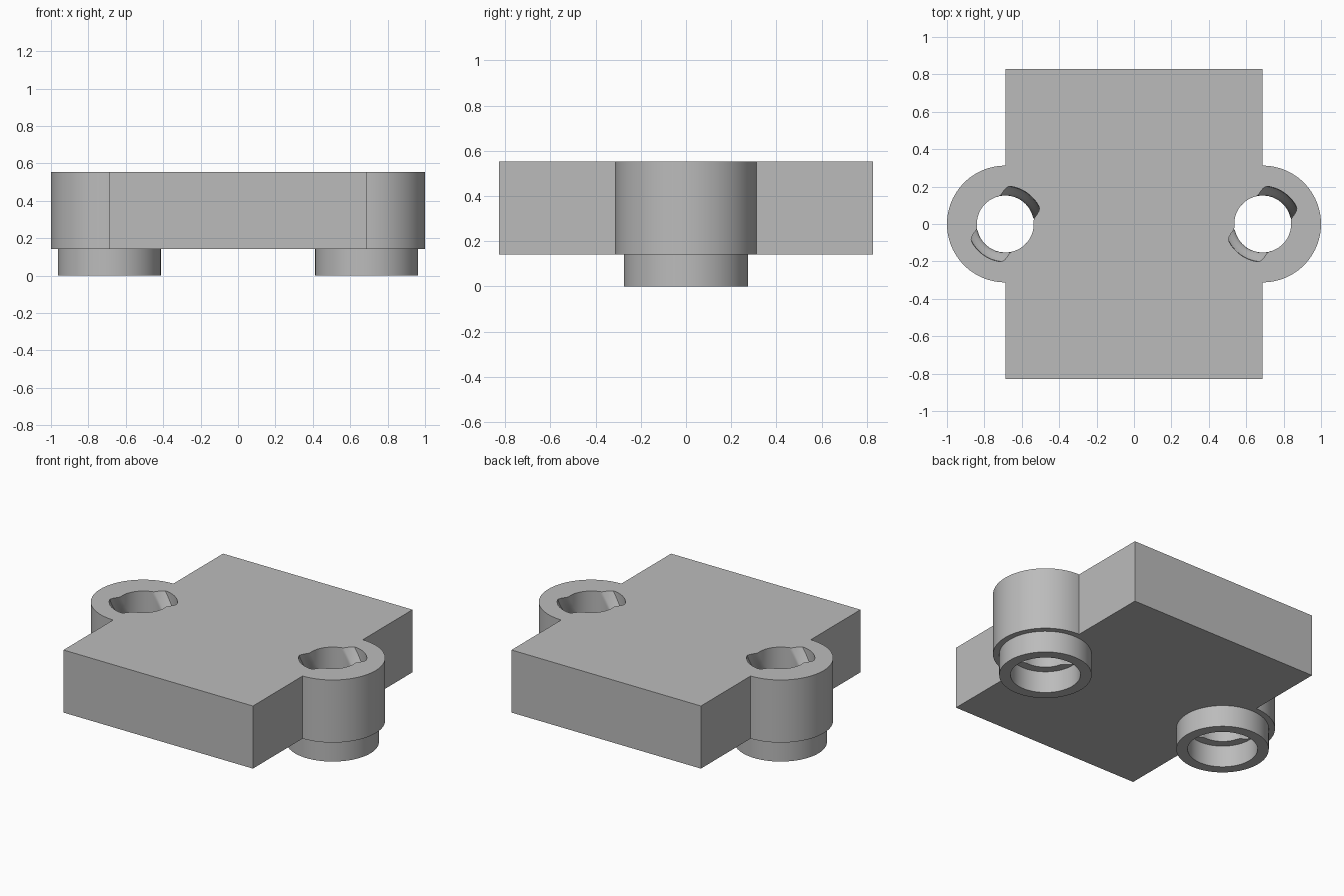
import bpy, bmesh
from math import sin, cos, pi, radians

if "Cube" in bpy.data.objects:
    bpy.data.objects.remove(bpy.data.objects["Cube"], do_unlink=True)

HALF_X, HALF_Y = 0.688, 0.828     # plate body, also the boss centres
BASE, TOP = 0.142, 0.553          # underside and top of the plate
BOSS_R, FOOT_R, BORE_R, CORE_R, LOBE_R = 0.312, 0.275, 0.208, 0.152, 0.203
TWIST = radians(90)
SEGS = 96

grey = bpy.data.materials.new("plain grey")
grey.use_nodes = True
colour = (0.5, 0.5, 0.5, 1)
grey.diffuse_color = colour
grey.node_tree.nodes["Principled BSDF"].inputs["Base Color"].default_value = colour


def loft(name, rings):
    """Closed solid skinned through rings that share one point count."""
    bm = bmesh.new()
    loops = [[bm.verts.new(p) for p in ring] for ring in rings]
    n = len(loops[0])
    for a, b in zip(loops, loops[1:]):
        for i in range(n):
            j = (i + 1) % n
            bm.faces.new((a[i], a[j], b[j], b[i]))
    bm.faces.new(loops[0][::-1])
    bm.faces.new(loops[-1])
    bmesh.ops.recalc_face_normals(bm, faces=bm.faces)
    mesh = bpy.data.meshes.new(name)
    bm.to_mesh(mesh)
    bm.free()
    mesh.materials.append(grey)
    obj = bpy.data.objects.new(name, mesh)
    bpy.context.collection.objects.link(obj)
    return obj


def combine(target, tool, operation):
    bpy.context.view_layer.objects.active = target
    mod = target.modifiers.new(operation, "BOOLEAN")
    mod.operation, mod.solver, mod.object = operation, "EXACT", tool
    bpy.ops.object.modifier_apply(modifier=mod.name)
    bpy.data.objects.remove(tool, do_unlink=True)


def circle(x, r, z):
    return [(x + r * cos(2 * pi * i / SEGS), r * sin(2 * pi * i / SEGS), z)
            for i in range(SEGS)]


def slot(x, z):
    """Round core with two opposite rounded lobes, turning with height."""
    turn = radians(55) + TWIST * (z - TOP) / (TOP - BASE)
    ring = []
    for i in range(SEGS):
        a = 2 * pi * i / SEGS
        off = abs((a + pi / 2) % pi - pi / 2)        # angle from lobe axis
        t = min(1, max(0, (radians(48) - off) / radians(20)))
        r = CORE_R + (LOBE_R - CORE_R) * t * t * (3 - 2 * t)
        ring.append((x + r * cos(a + turn), r * sin(a + turn), z))
    return ring


# Plate outline with a half-round boss on each side
half = [(HALF_X, -HALF_Y)]
half += [(HALF_X + BOSS_R * cos(a), BOSS_R * sin(a))
         for a in (-pi / 2 + pi * i / 48 for i in range(49))]
half += [(HALF_X, HALF_Y)]
outline = half + [(-x, -y) for x, y in half]
plate = loft("plate", [[(x, y, z) for x, y in outline] for z in (BASE, TOP)])

for x in (-HALF_X, HALF_X):
    # Round foot below each boss
    foot = loft("foot", [circle(x, FOOT_R, z) for z in (0, BASE + 0.1)])
    combine(plate, foot, "UNION")
    # Twisted two-lobed slot through the boss
    steps = 28
    low, high = BASE - 0.03, TOP + 0.03
    twisted = loft("slot_cutter",
                   [slot(x, low + (high - low) * i / steps) for i in range(steps + 1)])
    bm = bmesh.new()
    bm.from_mesh(twisted.data)
    bmesh.ops.triangulate(bm, faces=bm.faces)
    bm.to_mesh(twisted.data)
    bm.free()
    combine(plate, twisted, "DIFFERENCE")
    # Plain round bore in the foot
    bore = loft("bore_cutter", [circle(x, BORE_R, z) for z in (-0.05, BASE)])
    combine(plate, bore, "DIFFERENCE")

plate.select_set(True)
bpy.context.view_layer.objects.active = plate
bpy.ops.object.shade_smooth_by_angle(angle=radians(30))
